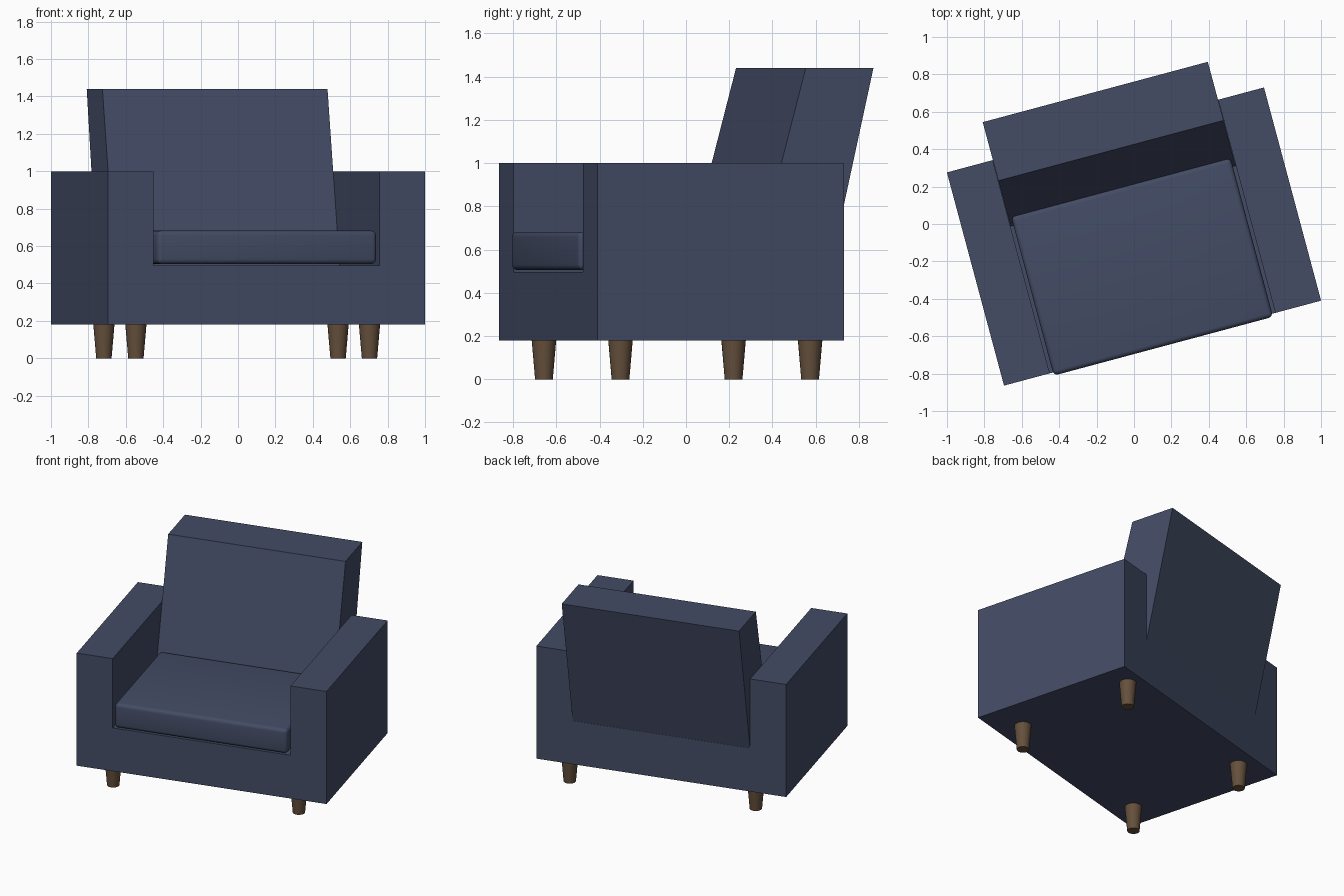
import bpy, bmesh, math
from mathutils import Matrix

if "Cube" in bpy.data.objects:
    bpy.data.objects.remove(bpy.data.objects["Cube"])

# The whole chair is turned 15 degrees about z
TURN = Matrix.Translation((0, -0.067, 0)) @ Matrix.Rotation(math.radians(15), 4, 'Z')
W, D, INNER = 0.8775, 0.59, 0.6245      # half width, half depth, inner arm face
SEAT_Z = 0.495


def material(name, color):
    m = bpy.data.materials.new(name)
    m.diffuse_color = color
    m.use_nodes = True
    m.node_tree.nodes["Principled BSDF"].inputs["Base Color"].default_value = m.diffuse_color
    return m


fabric = material("navy_fabric", (0.056, 0.072, 0.13, 1))
wood = material("brown_wood", (0.13, 0.08, 0.045, 1))


def finish(name, bm, mat, matrix):
    bmesh.ops.recalc_face_normals(bm, faces=bm.faces)
    me = bpy.data.meshes.new(name)
    bm.to_mesh(me)
    bm.free()
    me.materials.append(mat)
    ob = bpy.data.objects.new(name, me)
    ob.matrix_world = matrix
    bpy.context.collection.objects.link(ob)
    return ob


def prism(name, profile, offset):
    """Extrude a closed 3D profile along an offset vector."""
    bm = bmesh.new()
    face = bm.faces.new([bm.verts.new(p) for p in profile])
    ext = bmesh.ops.extrude_face_region(bm, geom=[face])
    verts = [g for g in ext["geom"] if isinstance(g, bmesh.types.BMVert)]
    bmesh.ops.translate(bm, vec=offset, verts=verts)
    return finish(name, bm, fabric, TURN)


def smooth(ob):
    bpy.ops.object.select_all(action='DESELECT')
    ob.select_set(True)
    bpy.context.view_layer.objects.active = ob
    bpy.ops.object.shade_smooth_by_angle(angle=math.radians(40))


# U-shaped base with both arms
u_shape = [(-W, 0.18), (W, 0.18), (W, 1), (INNER, 1), (INNER, SEAT_Z),
           (-INNER, SEAT_Z), (-INNER, 1), (-W, 1)]
prism("base_and_arms", [(x, -D, z) for x, z in u_shape], (0, 2 * D, 0))

# Leaning backrest with a level top
lean = [(0.225, SEAT_Z), (D - 0.001, SEAT_Z), (0.80, 1.44), (0.476, 1.44)]
prism("backrest", [(-0.623, y, z) for y, z in lean], (1.246, 0, 0))

# Seat cushion with rounded edges
bm = bmesh.new()
bmesh.ops.create_cube(bm, size=1)
bmesh.ops.scale(bm, vec=(1.214, 0.88, 0.177), verts=bm.verts)
bmesh.ops.translate(bm, vec=(0, -0.167, 0.5935), verts=bm.verts)
bmesh.ops.bevel(bm, geom=bm.edges[:], offset=0.025, segments=4,
                profile=0.5, affect='EDGES')
smooth(finish("seat_cushion", bm, fabric, TURN))

# Four tapered legs
legs = {"front_left_leg": (-0.546, -0.657), "front_right_leg": (0.703, -0.303),
        "back_left_leg": (-0.717, 0.22), "back_right_leg": (0.535, 0.574)}
for name, (x, y) in legs.items():
    bm = bmesh.new()
    bmesh.ops.create_cone(bm, cap_ends=True, segments=24, radius1=0.041,
                          radius2=0.057, depth=0.185)
    smooth(finish(name, bm, wood, Matrix.Translation((x, y, 0.0925))))
